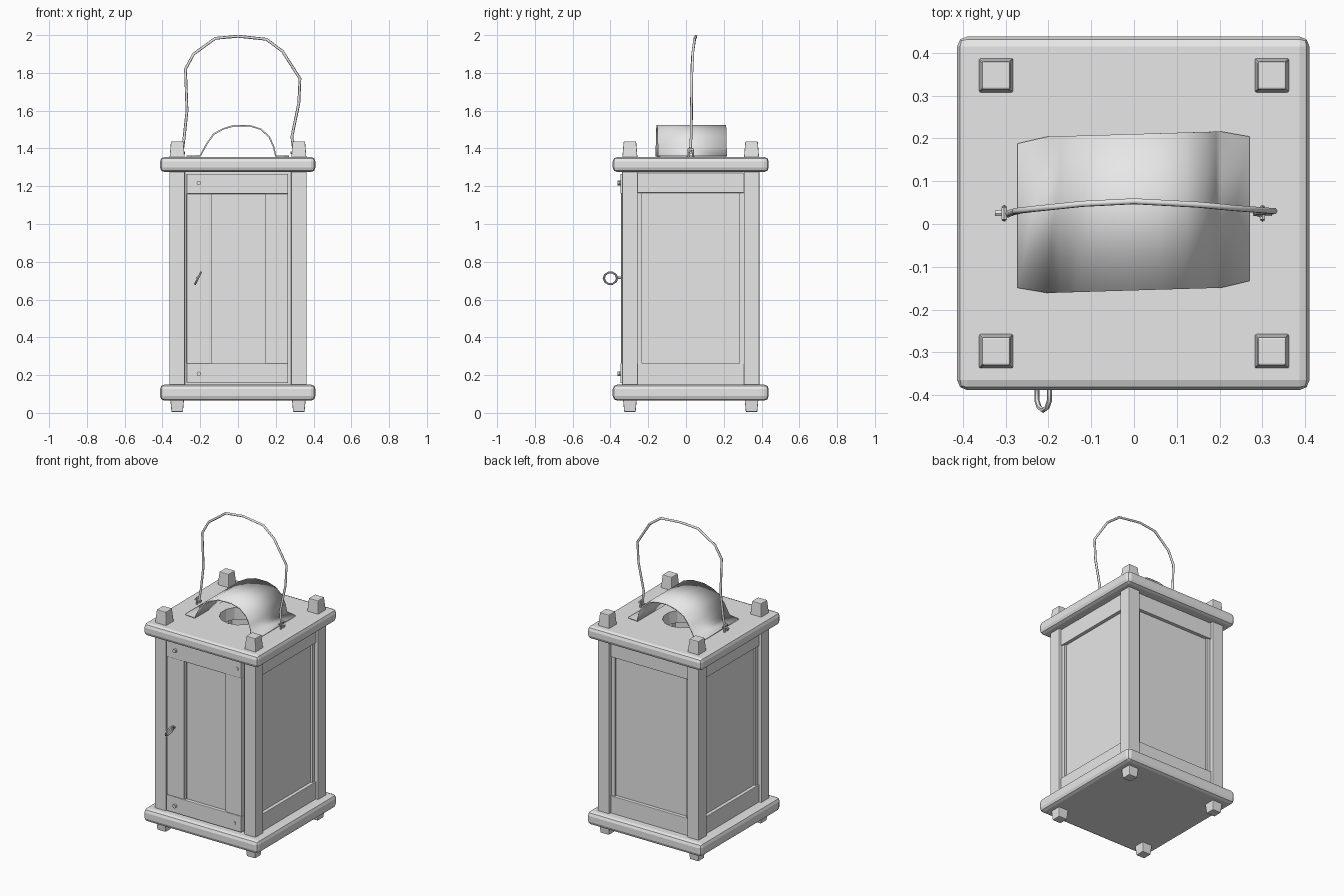
import bpy, bmesh, math
from mathutils import Matrix, Vector

if "Cube" in bpy.data.objects:
    bpy.data.objects.remove(bpy.data.objects["Cube"])

CY = 0.025       # centre of the lantern body in y
POST = 0.322     # post offset from the body centre

grey = bpy.data.materials.new("plain_grey")
grey.use_nodes = True
grey.diffuse_color = (0.8, 0.8, 0.8, 1)
grey.node_tree.nodes["Principled BSDF"].inputs["Base Color"].default_value = (0.8, 0.8, 0.8, 1)


def finish(name, bm):
    """Turn a bmesh into a named object with the shared material."""
    bmesh.ops.recalc_face_normals(bm, faces=bm.faces)
    mesh = bpy.data.meshes.new(name)
    bm.to_mesh(mesh)
    bm.free()
    mesh.materials.append(grey)
    obj = bpy.data.objects.new(name, mesh)
    bpy.context.collection.objects.link(obj)
    return obj


def box(name, x, y, z, bevel=0.0, taper=(1, 1), turn=0.0):
    """Box from ranges around the body axis; taper scales the bottom and top."""
    bm = bmesh.new()
    bmesh.ops.create_cube(bm, size=1)
    mid = Vector([(r[0] + r[1]) / 2 for r in (x, y, z)])
    size = Vector([r[1] - r[0] for r in (x, y, z)])
    for v in bm.verts:
        k = taper[1] if v.co.z > 0 else taper[0]
        v.co = mid + Vector((v.co.x * size.x * k, v.co.y * size.y * k, v.co.z * size.z))
    if bevel:
        bmesh.ops.bevel(bm, geom=bm.edges[:], offset=bevel, segments=2,
                        profile=0.5, affect='EDGES')
    bm.transform(Matrix.Translation((0, CY, 0)) @ Matrix.Rotation(turn, 4, 'Z'))
    return finish(name, bm)


def rod(name, p, q, radius, sides=8):
    """Straight cylinder between two points."""
    p, q = Vector(p), Vector(q)
    bm = bmesh.new()
    bmesh.ops.create_cone(bm, cap_ends=True, segments=sides, radius1=radius,
                          radius2=radius, depth=(q - p).length)
    turn = (q - p).to_track_quat('Z', 'Y').to_matrix().to_4x4()
    bm.transform(Matrix.Translation((p + q) / 2) @ turn)
    return finish(name, bm)


def smooth(obj, angle):
    bpy.ops.object.select_all(action='DESELECT')
    obj.select_set(True)
    bpy.context.view_layer.objects.active = obj
    bpy.ops.object.shade_smooth_by_angle(angle=math.radians(angle))


# Base and roof boards
box("base_board", (-0.413, 0.41), (-0.413, 0.413), (0.065, 0.15), 0.024)
roof = box("roof_board", (-0.413, 0.41), (-0.413, 0.413), (1.275, 1.355), 0.024)

# Smoke hole in the roof
cutter = rod("smoke_hole_cutter", (0, CY, 1.2), (0, CY, 1.45), 0.125, 14)
cutter.hide_render = True
cut = roof.modifiers.new("smoke_hole", 'BOOLEAN')
cut.operation = 'DIFFERENCE'
cut.solver = 'EXACT'
cut.object = cutter
bpy.context.view_layer.objects.active = roof
bpy.ops.object.modifier_apply(modifier=cut.name)
bpy.data.objects.remove(cutter)

# Corner posts with tapered feet and finials
for xs, side in ((-1, "right"), (1, "left")):
    for ys, end in ((-1, "front"), (1, "back")):
        def span(s, half):
            return (s * POST - half, s * POST + half)
        tag = end + "_" + side
        box(tag + "_post", span(xs, 0.041), span(ys, 0.041), (0.14, 1.29), 0.004)
        box(tag + "_foot", span(xs, 0.037), span(ys, 0.037), (0.005, 0.08), 0.004, (0.82, 1))
        box(tag + "_finial", span(xs, 0.041), span(ys, 0.041), (1.34, 1.438), 0.004, (1, 0.8))

# Fixed walls: rails, narrow stiles and a recessed pane
for name, turn in (("left", math.pi / 2), ("back", math.pi), ("right", -math.pi / 2)):
    for part, z in (("bottom", (0.145, 0.262)), ("top", (1.165, 1.272))):
        box(f"{name}_{part}_rail", (-0.282, 0.282), (-0.347, -0.315), z, 0.003, turn=turn)
    for part, x in (("near", (-0.282, -0.258)), ("far", (0.258, 0.282))):
        box(f"{name}_{part}_stile", x, (-0.338, -0.315), (0.26, 1.167), turn=turn)
    box(f"{name}_pane", (-0.262, 0.262), (-0.325, -0.312), (0.255, 1.17), turn=turn)

# Door: rails, wide stiles and a pane
box("door_top_rail", (-0.272, 0.266), (-0.372, -0.335), (1.16, 1.266), 0.004)
box("door_bottom_rail", (-0.272, 0.266), (-0.372, -0.335), (0.158, 0.262), 0.004)
box("door_right_stile", (-0.272, -0.15), (-0.368, -0.335), (0.26, 1.163), 0.004)
box("door_left_stile", (0.153, 0.266), (-0.368, -0.335), (0.26, 1.163), 0.004)
box("door_pane", (-0.155, 0.158), (-0.35, -0.338), (0.255, 1.165))
box("door_pane_right_bead", (-0.15, -0.14), (-0.36, -0.345), (0.262, 1.16))
box("door_pane_left_bead", (0.143, 0.153), (-0.36, -0.345), (0.262, 1.16))
box("door_backing", (-0.285, 0.285), (-0.335, -0.32), (0.145, 1.28))

# Door pegs
for i, (x, z) in enumerate(((-0.207, 1.217), (0.235, 1.217), (-0.207, 0.207), (0.215, 0.207))):
    rod(f"door_peg_{i + 1}", (x, -0.33, z), (x, -0.362 if x < 0 else -0.352, z), 0.012)

# Ring pull, hanging tilted on a short stem
rod("pull_stem", (-0.215, -0.33, 0.715), (-0.215, -0.37, 0.715), 0.007, 6)
tilt = Vector((0.9, 0, -0.45)).to_track_quat('Z', 'Y').to_euler()
bpy.ops.mesh.primitive_torus_add(major_segments=10, minor_segments=6, major_radius=0.035,
                                 minor_radius=0.006, location=(-0.212, -0.4, 0.713),
                                 rotation=tilt)
ring = bpy.context.object
ring.name = "pull_ring"
ring.data.materials.append(grey)
smooth(ring, 40)

# Arched smoke shield over the hole, with flat flanges
profile = [(-0.272, 1.359), (-0.2, 1.361), (-0.168, 1.42), (-0.13, 1.475), (-0.08, 1.503),
           (-0.02, 1.521), (0.06, 1.521), (0.12, 1.502), (0.165, 1.462), (0.188, 1.41),
           (0.2, 1.361), (0.27, 1.359)]
bm = bmesh.new()
rows = []
for i, (x, z) in enumerate(profile):
    inset = 0.014 if i in (0, len(profile) - 1) else 0
    skew = x * 0.03
    rows.append([bm.verts.new((x, y, z)) for y in (-0.155 + skew + inset, 0.21 + skew - inset)])
for a, b in zip(rows, rows[1:]):
    bm.faces.new((a[0], b[0], b[1], a[1]))
shield = finish("smoke_shield", bm)
solid = shield.modifiers.new("thickness", 'SOLIDIFY')
solid.thickness = 0.008
solid.offset = 0
smooth(shield, 32)

# Bent wire handle
path = [(-0.296, 0.022, 1.375), (-0.286, 0.027, 1.45), (-0.27, 0.03, 1.6), (-0.278, 0.03, 1.82),
        (-0.235, 0.035, 1.9), (-0.12, 0.047, 1.983), (0, 0.053, 1.994), (0.15, 0.045, 1.978),
        (0.235, 0.037, 1.915), (0.328, 0.03, 1.77), (0.322, 0.029, 1.64), (0.285, 0.027, 1.46),
        (0.298, 0.022, 1.375)]
curve = bpy.data.curves.new("handle", 'CURVE')
curve.dimensions = '3D'
curve.bevel_depth = 0.0075
curve.bevel_resolution = 1
curve.use_fill_caps = True
spline = curve.splines.new('POLY')
spline.points.add(len(path) - 1)
for point, co in zip(spline.points, path):
    point.co = (*co, 1)
curve.materials.append(grey)
bpy.context.collection.objects.link(bpy.data.objects.new("handle", curve))

# Staples holding the handle ends
for x, side in ((-0.303, "right"), (0.3, "left")):
    for dy in (-0.014, 0.014):
        rod(f"{side}_staple_leg", (x, CY + dy, 1.34), (x, CY + dy * 0.7, 1.398), 0.006, 6)
    rod(f"{side}_staple_bar", (x, CY - 0.014, 1.396), (x, CY + 0.014, 1.396), 0.007, 6)
    rod(f"{side}_handle_hook", (x - 0.022, CY, 1.378), (x + 0.022, CY, 1.378), 0.007, 6)
